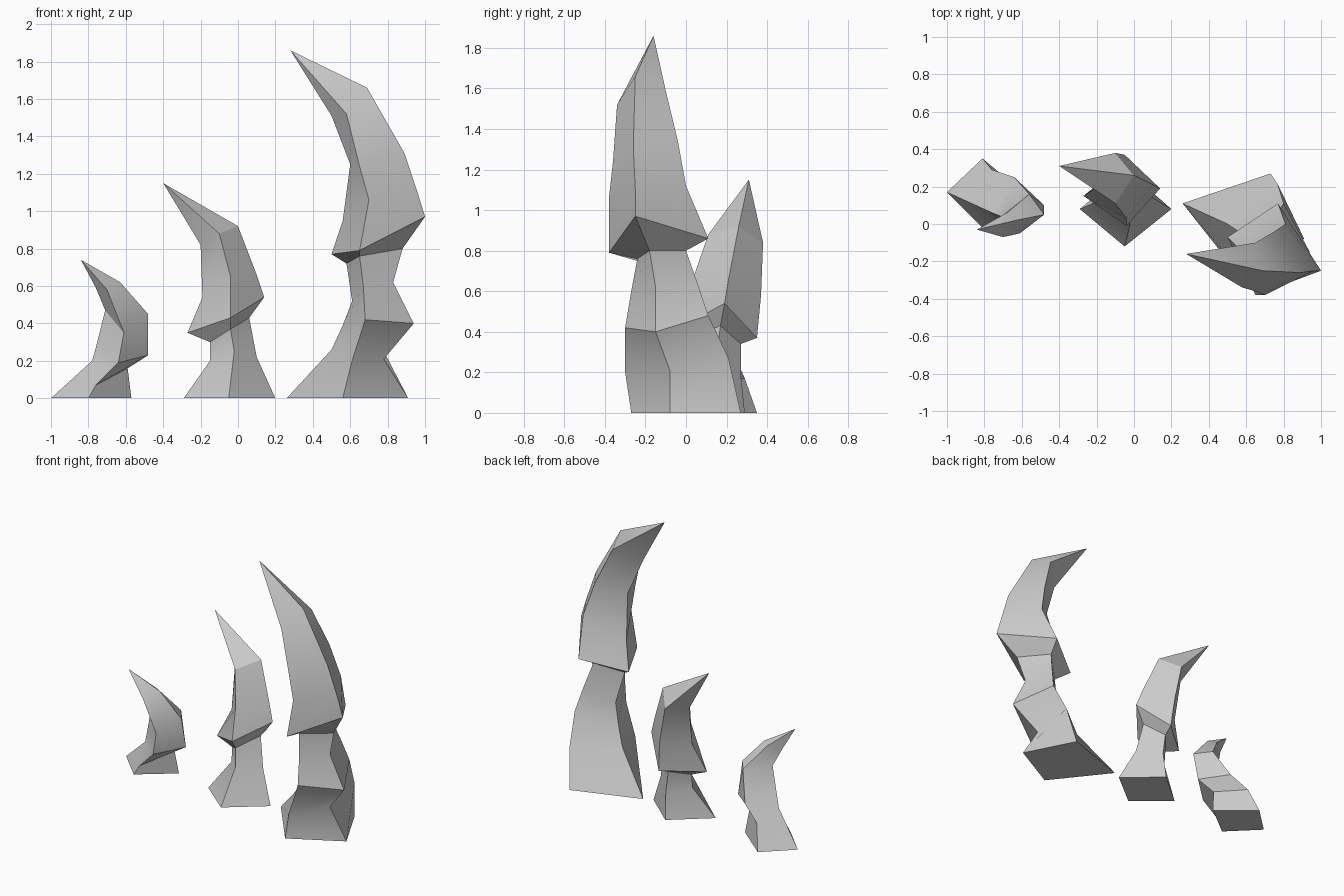
import bpy
import bmesh
import math

# Remove the default cube if it is present
default_cube = bpy.data.objects.get("Cube")
if default_cube:
    bpy.data.objects.remove(default_cube, do_unlink=True)


def make_material(name, colour):
    material = bpy.data.materials.new(name)
    material.use_nodes = True
    material.diffuse_color = colour
    shader = material.node_tree.nodes["Principled BSDF"]
    shader.inputs["Base Color"].default_value = colour
    shader.inputs["Roughness"].default_value = .8
    return material


stone_grey = make_material("stone grey", (.6, .6, .6, 1))


def build_horn(name, front_ridge, right_ridge, back_ridge, left_ridge, tip):
    """Loft a closed four-sided horn between its ridge lines, up to a sharp tip."""
    mesh = bpy.data.meshes.new(name)
    bm = bmesh.new()
    ridges = (front_ridge, right_ridge, back_ridge, left_ridge)
    rings = [[bm.verts.new(point) for point in ring] for ring in zip(*ridges)]
    sides = len(ridges)

    # Side walls between neighbouring rings
    for lower, upper in zip(rings, rings[1:]):
        for i in range(sides):
            j = (i + 1) % sides
            bm.faces.new((lower[i], lower[j], upper[j], upper[i]))

    # Pointed end and flat foot
    point = bm.verts.new(tip)
    for i in range(sides):
        bm.faces.new((rings[-1][i], rings[-1][(i + 1) % sides], point))
    bm.faces.new(reversed(rings[0]))

    bmesh.ops.recalc_face_normals(bm, faces=bm.faces[:])
    bm.to_mesh(mesh)
    bm.free()
    mesh.materials.append(stone_grey)

    horn = bpy.data.objects.new(name, mesh)
    bpy.context.collection.objects.link(horn)
    bpy.ops.object.select_all(action="DESELECT")
    horn.select_set(True)
    bpy.context.view_layer.objects.active = horn
    bpy.ops.object.shade_smooth_by_angle(angle=math.radians(30))
    return horn


# Tall horn: wide foot, swollen knuckle, narrow neck, flared curved blade
build_horn(
    "tall_horn",
    front_ridge=[(.56, -.27, 0), (.61, -.3, .2), (.68, -.3, .42),
                 (.67, -.27, .6), (.65, -.24, .76), (.65, -.38, .79),
                 (.7, -.38, 1.06), (.65, -.36, 1.24), (.58, -.34, 1.52)],
    right_ridge=[(.91, -.08, 0), (.78, -.08, .21), (.94, -.15, .4),
                 (.83, -.15, .62), (.88, -.18, .8), (1, -.25, .97),
                 (.96, -.25, 1.1), (.89, -.26, 1.31), (.69, -.25, 1.66)],
    back_ridge=[(.73, .27, 0), (.77, .21, .27), (.8, .11, .48),
                (.77, .06, .63), (.73, 0, .8), (.77, .11, .86),
                (.81, 0, 1.12), (.75, -.04, 1.34), (.65, -.1, 1.59)],
    left_ridge=[(.26, .11, 0), (.5, 0, .26), (.56, -.04, .39),
                (.61, -.08, .52), (.58, -.14, .72), (.5, -.07, .77),
                (.56, -.13, .95), (.6, -.2, 1.25), (.5, -.24, 1.51)],
    tip=(.28, -.16, 1.86),
)

# Middle horn: flared foot, slim neck, rimmed blade
build_horn(
    "middle_horn",
    front_ridge=[(-.05, -.12, 0), (-.02, 0, .25), (-.04, .03, .37),
                 (-.04, -.01, .43), (-.04, .03, .65), (-.1, .11, .88)],
    right_ridge=[(.2, .08, 0), (.1, .14, .22), (.06, .17, .43),
                 (.14, .19, .54), (.1, .21, .66), (0, .26, .92)],
    back_ridge=[(-.04, .29, 0), (-.03, .27, .19), (-.05, .27, .34),
                (-.03, .35, .37), (-.05, .37, .58), (-.1, .38, .84)],
    left_ridge=[(-.29, .08, 0), (-.15, .14, .2), (-.15, .15, .3),
                (-.27, .15, .35), (-.19, .2, .54), (-.2, .25, .82)],
    tip=(-.4, .31, 1.15),
)

# Short horn: broad foot and a stubby hooked blade
build_horn(
    "short_horn",
    front_ridge=[(-.8, -.03, 0), (-.76, -.02, .07), (-.64, -.04, .19),
                 (-.61, -.05, .35), (-.7, -.07, .58)],
    right_ridge=[(-.57, .15, 0), (-.59, .13, .16), (-.48, .1, .23),
                 (-.48, .05, .45), (-.63, .02, .62)],
    back_ridge=[(-.81, .35, 0), (-.76, .29, .17), (-.64, .25, .26),
                (-.56, .16, .45), (-.68, .06, .61)],
    left_ridge=[(-1, .17, 0), (-.78, .07, .2), (-.76, .06, .27),
                (-.71, .04, .47), (-.76, 0, .59)],
    tip=(-.84, -.03, .74),
)
